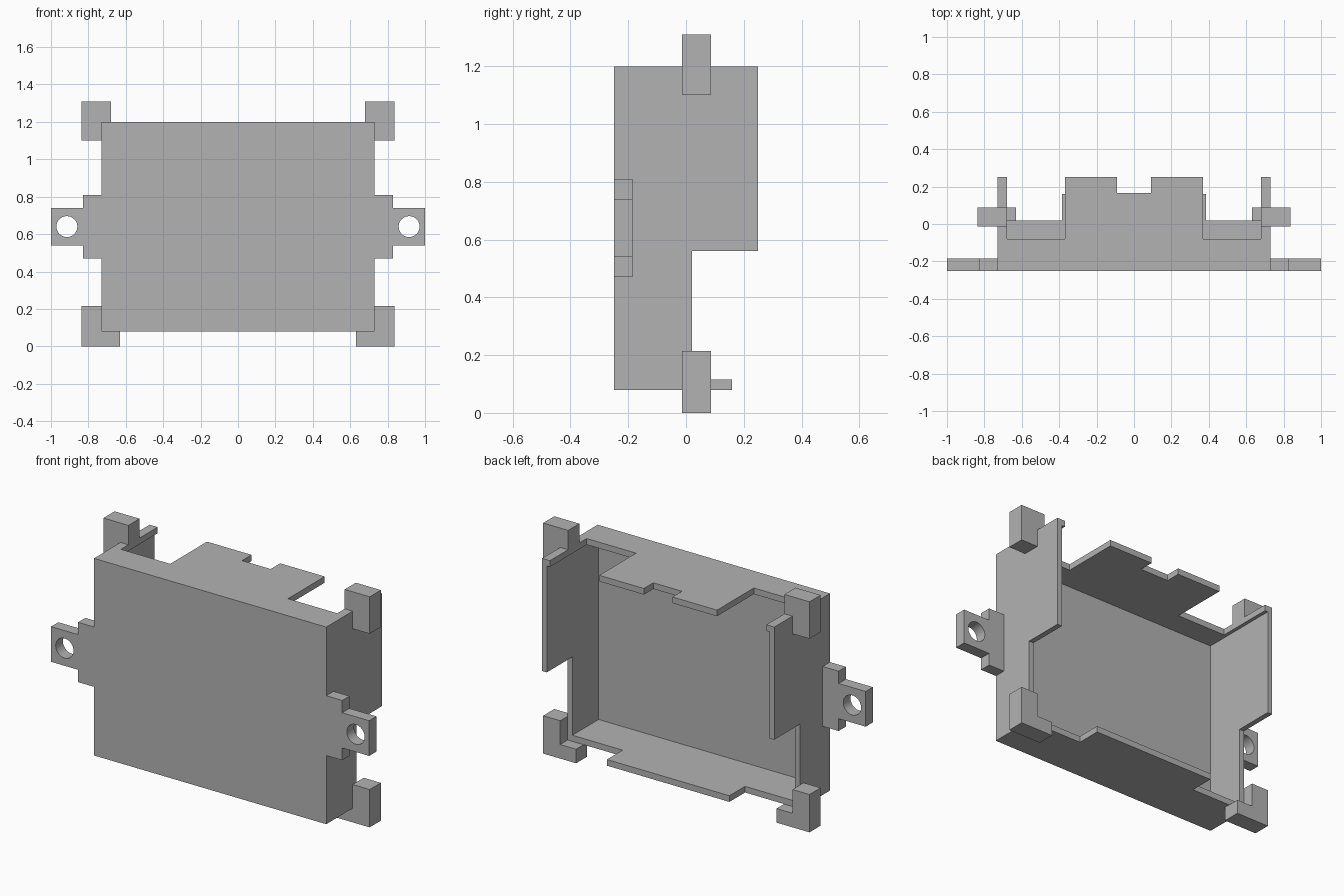
import bpy
import bmesh
import math
from mathutils import Vector

default = bpy.data.objects.get("Cube")
if default:
    bpy.data.objects.remove(default, do_unlink=True)

grey = bpy.data.materials.new("plain_grey")
grey.use_nodes = True
grey.diffuse_color = (0.45, 0.45, 0.45, 1)
grey.node_tree.nodes["Principled BSDF"].inputs["Base Color"].default_value = (0.45, 0.45, 0.45, 1)

# Place a profile point (u, v) and a depth d in space, by extrusion axis
PLACE = {
    "x": lambda u, v, d: (d, u, v),
    "y": lambda u, v, d: (u, d, v),
    "z": lambda u, v, d: (u, v, d),
}


def prism(name, profile, axis, start, end, flip=1):
    """Extrude a flat profile along an axis; flip=-1 mirrors it across x = 0."""
    place = PLACE[axis]
    bm = bmesh.new()
    ring = [bm.verts.new(place(u, v, start)) for u, v in profile]
    face = bm.faces.new(ring)
    shift = Vector(place(0, 0, end)) - Vector(place(0, 0, 0)) - Vector(place(0, 0, start))
    grown = bmesh.ops.extrude_face_region(bm, geom=[face], use_keep_orig=True)
    moved = [g for g in grown["geom"] if isinstance(g, bmesh.types.BMVert)]
    bmesh.ops.translate(bm, verts=moved, vec=shift)
    for v in bm.verts:
        v.co.x *= flip
    bmesh.ops.recalc_face_normals(bm, faces=bm.faces)
    mesh = bpy.data.meshes.new(name)
    bm.to_mesh(mesh)
    bm.free()
    mesh.materials.append(grey)
    obj = bpy.data.objects.new(name, mesh)
    bpy.context.collection.objects.link(obj)
    return obj


def symmetric(half):
    """Complete a half profile across x = 0."""
    return half + [(-x, y) for x, y in reversed(half)]


def drill(obj, x, z, radius):
    """Cut a round hole along y."""
    bpy.ops.mesh.primitive_cylinder_add(vertices=40, radius=radius, depth=1,
                                        location=(x, FRONT, z),
                                        rotation=(math.pi / 2, 0, 0))
    cutter = bpy.context.object
    cutter.hide_render = True
    mod = obj.modifiers.new("hole", "BOOLEAN")
    mod.operation = "DIFFERENCE"
    mod.solver = "EXACT"
    mod.object = cutter
    bpy.ops.object.select_all(action="DESELECT")
    bpy.context.view_layer.objects.active = obj
    obj.select_set(True)
    bpy.ops.object.modifier_apply(modifier=mod.name)
    bpy.ops.object.shade_smooth_by_angle(angle=math.radians(30))
    bpy.data.objects.remove(cutter, do_unlink=True)


# Shell dimensions
W, FRONT, BACK = 0.73, -0.25, 0.25
LOW, HIGH, T, WALL = 0.08, 1.2, 0.035, 0.03
floor_top, roof_under, inner = LOW + T, HIGH - T, W - WALL

# Front panel
prism("front_panel", [(-W, floor_top), (W, floor_top), (W, roof_under), (-W, roof_under)],
      "y", FRONT, FRONT + T)

# Roof with two corner notches and a small centre notch
prism("top_plate", symmetric([(W, FRONT), (W, BACK), (0.68, BACK), (0.68, -0.08),
                              (0.37, -0.08), (0.37, BACK), (0.09, BACK), (0.09, 0.165)]),
      "z", roof_under, HIGH)

# Floor with a wide centre tab
prism("bottom_plate", symmetric([(W, FRONT), (W, 0.02), (0.385, 0.02), (0.385, 0.16)]),
      "z", LOW, floor_top)

for side, s in (("left", 1), ("right", -1)):
    # Stepped side wall
    prism(side + "_side_wall", [(FRONT + T, floor_top), (0.02, floor_top), (0.02, 0.56),
                                (BACK, 0.56), (BACK, roof_under), (FRONT + T, roof_under)],
          "x", inner, W, s)

    # Corner hooks
    prism(side + "_top_hook", [(W, 1.1), (0.837, 1.1), (0.837, 1.31), (0.68, 1.31),
                               (0.68, HIGH), (W, HIGH)], "y", -0.013, 0.087, s)
    prism(side + "_bottom_hook", [(0.63, 0), (0.837, 0), (0.837, 0.215), (W, 0.215),
                                  (W, LOW), (0.63, LOW)], "y", -0.013, 0.087, s)

    # Stepped mounting ear with screw hole
    ear = prism(side + "_mounting_ear", [(W, 0.47), (0.83, 0.47), (0.83, 0.54), (1, 0.54),
                                         (1, 0.74), (0.83, 0.74), (0.83, 0.81), (W, 0.81)],
                "y", FRONT, -0.185, s)
    drill(ear, 0.915 * s, 0.64, 0.056)
